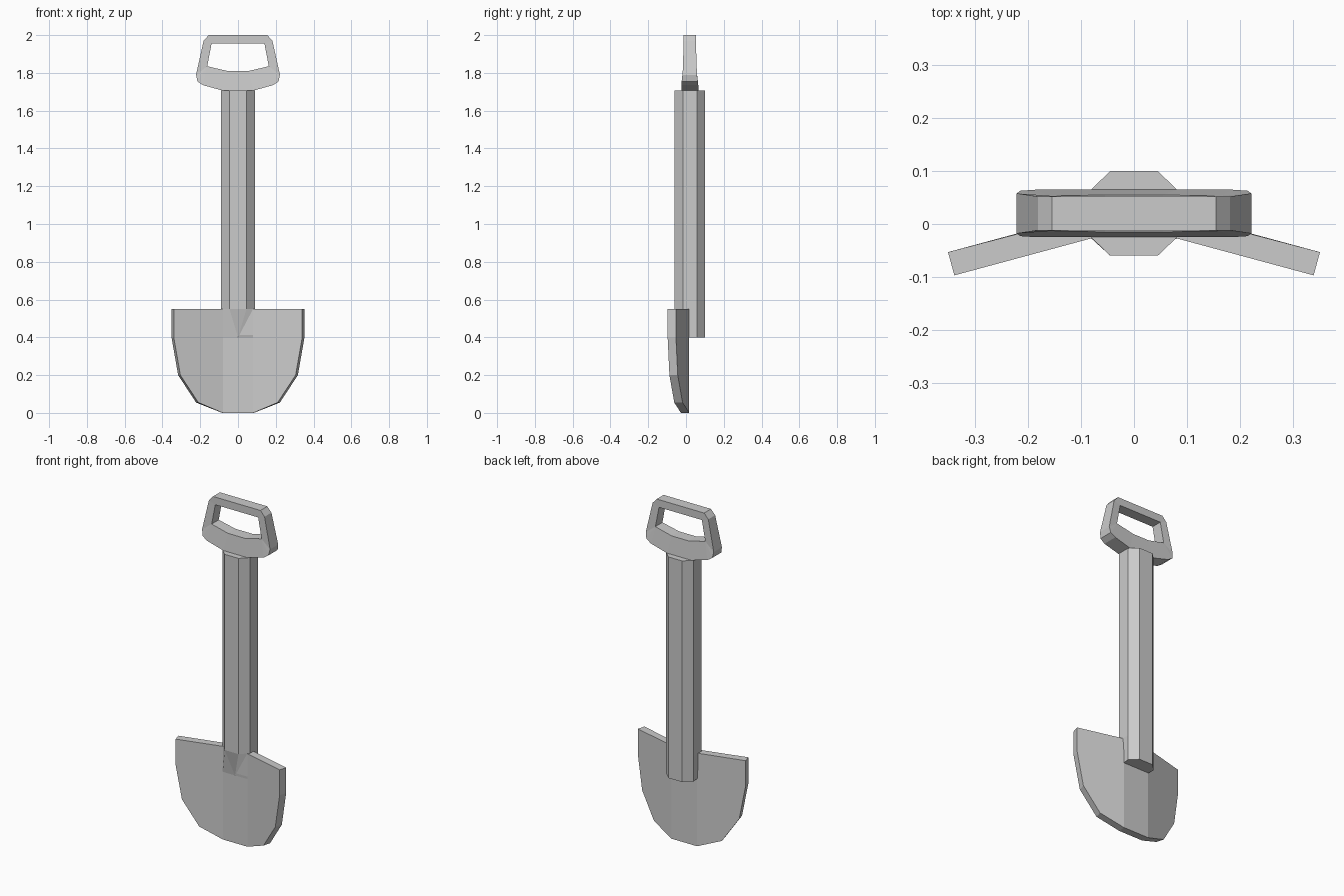
import bpy, bmesh

if "Cube" in bpy.data.objects:
    bpy.data.objects.remove(bpy.data.objects["Cube"])


def make_object(name, verts, faces):
    mesh = bpy.data.meshes.new(name)
    mesh.from_pydata(verts, [], faces)
    bm = bmesh.new()
    bm.from_mesh(mesh)
    bmesh.ops.remove_doubles(bm, verts=bm.verts, dist=0.0005)
    bmesh.ops.recalc_face_normals(bm, faces=bm.faces)
    bm.to_mesh(mesh)
    bm.free()
    obj = bpy.data.objects.new(name, mesh)
    bpy.context.collection.objects.link(obj)
    return obj


def mirrored(points):
    """Append the x-mirrored points in reverse order."""
    return points + [(-p[0],) + tuple(p[1:]) for p in reversed(points)]


# Shaft: octagonal tube whose front tapers into the blade at the bottom
ring = mirrored([(0.045, -0.06), (0.09, -0.017), (0.09, 0.057), (0.045, 0.10)])
foot = mirrored([(0.0, -0.028), (0.08, -0.028), (0.09, 0.057), (0.045, 0.10)])
verts = []
for section, z in ((foot, 0.40), (ring, 0.55), (ring, 1.706)):
    verts += [(x, y, z) for x, y in section]
faces = [[r * 8 + i, r * 8 + (i + 1) % 8, r * 8 + 8 + (i + 1) % 8, r * 8 + 8 + i]
         for r in range(2) for i in range(8)]
faces += [list(range(7)), list(range(16, 24))]
make_object("shaft", verts, faces)

# Blade: flat centre strip with two wings folded forward
half = [(0.08, 0.0), (0.21, 0.055), (0.305, 0.20), (0.34, 0.40), (0.34, 0.55), (0.08, 0.55)]
n = len(half)
verts, faces = [], []
for side in (1, -1):
    base = len(verts)
    for x, z in half:
        verts.append((side * x, -0.027 - 0.27 * (x - 0.08), z))
    for x, z in half:
        shift = 0.012 if x > 0.08 else 0.004
        verts.append((side * (x + shift), 0.017 - 0.27 * (x - 0.08), z))
    faces += [list(range(base, base + n)), list(range(base + n, base + 2 * n))]
    faces += [[base + i, base + i + 1, base + n + i + 1, base + n + i] for i in range(n - 1)]
a, b = 0, 2 * n
faces += [[a, a + n - 1, b + n - 1, b],
          [a + n, a + 2 * n - 1, b + 2 * n - 1, b + n],
          [a, a + n, b + n, b],
          [a + n - 1, a + 2 * n - 1, b + 2 * n - 1, b + n - 1]]
make_object("blade", verts, faces)

# Handle: closed D-grip, (x, z, half thickness) for matched outer and inner rims
outer = mirrored([(0.155, 2.0, 0.032), (0.182, 1.97, 0.032), (0.222, 1.79, 0.038),
                  (0.215, 1.755, 0.043), (0.185, 1.735, 0.045), (0.08, 1.706, 0.045)])
i1, i2, i3 = (0.14, 1.955, 0.032), (0.163, 1.835, 0.033), (0.055, 1.81, 0.035)
inner = mirrored([i1, i1, i2, i2, i2, i3])
m = len(outer)
verts = []
for loop in (outer, inner):
    for side in (-1, 1):
        verts += [(x, 0.02 + side * t, z) for x, z, t in loop]
faces = []
for i in range(m):
    j = (i + 1) % m
    same = inner[i] == inner[j]
    for k in (0, m):
        face = [k + i, k + j, k + 2 * m + j]
        faces.append(face if same else face + [k + 2 * m + i])
    faces.append([i, j, m + j, m + i])
    if not same:
        faces.append([2 * m + i, 2 * m + j, 3 * m + j, 3 * m + i])
make_object("handle", verts, faces)
